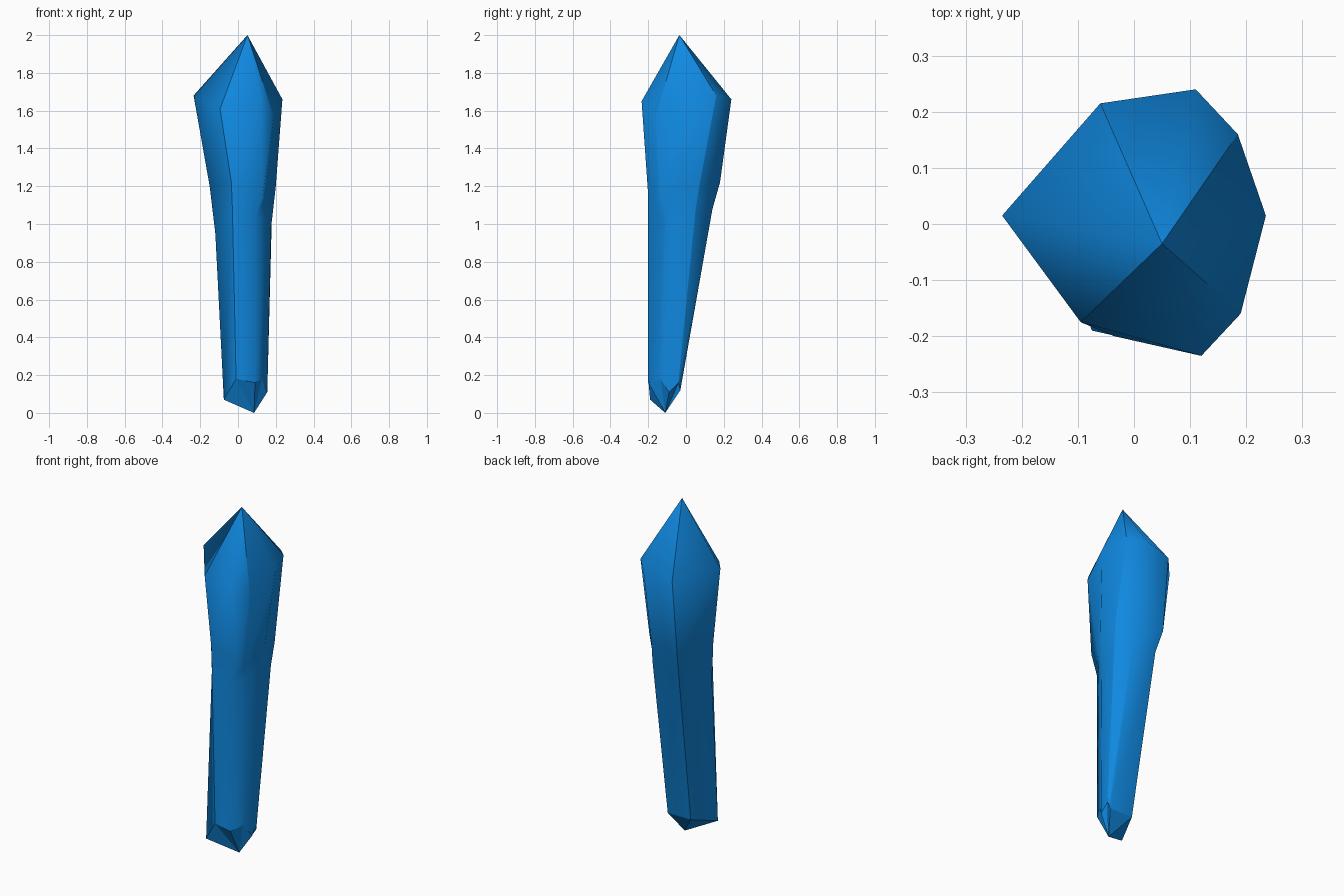
import bpy
import bmesh
from mathutils import Vector

# Remove the default object
default_object = bpy.data.objects.get("Cube")
if default_object:
    bpy.data.objects.remove(default_object, do_unlink=True)


def make_material(name, colour):
    material = bpy.data.materials.new(name)
    material.use_nodes = True
    material.diffuse_color = colour
    shader = material.node_tree.nodes["Principled BSDF"]
    shader.inputs["Base Color"].default_value = colour
    shader.inputs["Roughness"].default_value = 0.5
    return material


def point(hundredths):
    return Vector(hundredths) / 100


# Irregular eight-sided cross-sections in hundredths, counterclockwise from the left corner
foot_ring = [(-7.5, -19, 7), (-1, -20, 18), (9, -20, 16), (12.5, -13.5, 18),
             (15.5, -9, 11), (15, -4, 16), (14, -3, 12), (-1, -3, 12)]
waist_ring = [(-12, -7, 95), (-3, -20, 109), (9, -20, 103), (15.5, -11, 104),
              (17.5, -6, 98), (18, 5, 107), (12, 14, 108), (-4, 13, 108)]
neck_ring = [(-15, -4, 120), (-3.5, -20, 122), (13, -20, 115), (14, -14, 113),
             (20, -4, 120), (19, 7, 120), (10, 18, 122), (-6, 17, 120)]
shoulder_ring = [(-23.5, 1.5, 168), (-9.5, -17.5, 161), (12, -23.5, 165), (19, -16, 157),
                 (23.5, 1.5, 166), (18.5, 16, 168), (11, 24, 166), (-6, 21.5, 163)]
bottom_tip = (8.5, -11, 0)
top_tip = (5, -3.5, 200)


def build_crystal(name, rings, low_tip, high_tip, material):
    bm = bmesh.new()
    loops = [[bm.verts.new(point(corner)) for corner in ring] for ring in rings]
    low = bm.verts.new(point(low_tip))
    high = bm.verts.new(point(high_tip))
    sides = len(rings[0])

    for i in range(sides):
        j = (i + 1) % sides
        # Facets along the shaft
        for below, above in zip(loops, loops[1:]):
            bm.faces.new((below[i], below[j], above[j], above[i]))
        # Pointed ends
        bm.faces.new((loops[-1][i], loops[-1][j], high))
        bm.faces.new((loops[0][j], loops[0][i], low))

    for face in bm.faces:
        face.smooth = True

    # Every other lengthwise ridge is crisp, and so is the whole lower point
    for i in range(1, sides, 2):
        ridge = [loop[i] for loop in loops] + [high]
        for start, end in zip(ridge, ridge[1:]):
            bm.edges.get((start, end)).smooth = False
    foot = set(loops[0]) | {low}
    for edge in bm.edges:
        if all(vert in foot for vert in edge.verts):
            edge.smooth = False

    bmesh.ops.recalc_face_normals(bm, faces=bm.faces)
    mesh = bpy.data.meshes.new(name)
    bm.to_mesh(mesh)
    bm.free()
    mesh.materials.append(material)
    crystal = bpy.data.objects.new(name, mesh)
    bpy.context.collection.objects.link(crystal)
    return crystal


crystal_blue = make_material("crystal blue", (0.005, 0.25, 0.75, 1))
build_crystal("crystal_shard", [foot_ring, waist_ring, neck_ring, shoulder_ring],
              bottom_tip, top_tip, crystal_blue)
